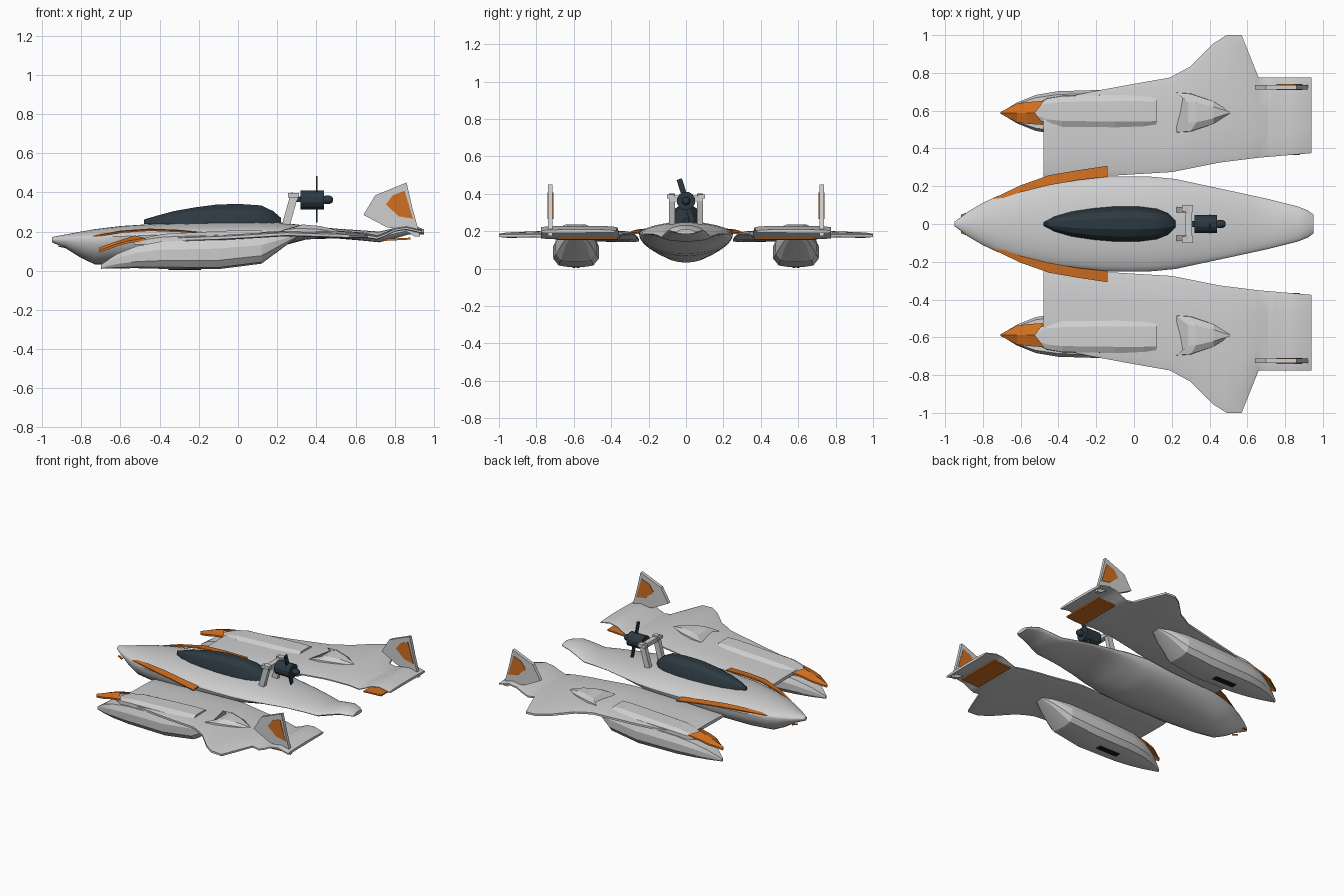
import bpy, bmesh, math
from mathutils import Vector

if "Cube" in bpy.data.objects:
    bpy.data.objects.remove(bpy.data.objects["Cube"])


def material(name, rgb):
    m = bpy.data.materials.new(name)
    m.diffuse_color = (*rgb, 1)
    m.use_nodes = True
    m.node_tree.nodes["Principled BSDF"].inputs["Base Color"].default_value = m.diffuse_color
    return m


GREY = material("light grey hull", (0.62, 0.62, 0.63))
ORANGE = material("orange trim", (0.64, 0.16, 0.015))
DARK = material("dark blue grey", (0.025, 0.040, 0.052))
BLACK = material("vent black", (0.012, 0.013, 0.015))


def finish(name, bm, mat, mirror=False, smooth=None):
    bmesh.ops.recalc_face_normals(bm, faces=bm.faces[:])
    me = bpy.data.meshes.new(name)
    bm.to_mesh(me)
    bm.free()
    me.materials.append(mat)
    ob = bpy.data.objects.new(name, me)
    bpy.context.collection.objects.link(ob)
    if smooth:
        bpy.ops.object.select_all(action='DESELECT')
        ob.select_set(True)
        bpy.context.view_layer.objects.active = ob
        bpy.ops.object.shade_smooth_by_angle(angle=math.radians(smooth))
    if mirror:
        ob.modifiers.new("mirror", 'MIRROR').use_axis = (False, True, False)
        ob.modifiers["mirror"].use_mirror_merge = False
    return ob


def loft(name, rings, mat, mirror=False, smooth=None):
    """Skin a list of closed rings and cap both ends."""
    bm = bmesh.new()
    vs = [[bm.verts.new(p) for p in r] for r in rings]
    n = len(vs[0])
    for a, b in zip(vs, vs[1:]):
        for i in range(n):
            bm.faces.new((a[i], a[(i + 1) % n], b[(i + 1) % n], b[i]))
    bm.faces.new(vs[0])
    bm.faces.new(vs[-1])
    bmesh.ops.remove_doubles(bm, verts=bm.verts[:], dist=0.0005)
    return finish(name, bm, mat, mirror, smooth)


def interp(table, x):
    if x <= table[0][0]:
        return table[0][1]
    for (x0, a), (x1, b) in zip(table, table[1:]):
        if x <= x1:
            return a + (b - a) * (x - x0) / (x1 - x0)
    return table[-1][1]


def side_plate(name, pts, y, t, mat):
    """Upright plate from an x-z outline."""
    loft(name, [[(x, y + s * t / 2, z) for x, z in pts] for s in (-1, 1)], mat, True)


def bar(name, a, b, w, d, mat, mirror=False):
    """Square bar between two points."""
    a, b = Vector(a), Vector(b)
    u = (b - a).normalized()
    p = u.cross(Vector((0, 1, 0)) if abs(u.y) < 0.9 else Vector((1, 0, 0))).normalized()
    q = u.cross(p)
    ring = [(1, 1), (-1, 1), (-1, -1), (1, -1)]
    loft(name, [[c + p * i * w / 2 + q * j * d / 2 for i, j in ring] for c in (a, b)], mat, mirror)


def cone(name, stations, z, sides, mat, smooth=None):
    """Turned part along x from (x, radius) stations."""
    ang = [2 * math.pi * (i + 0.5) / sides for i in range(sides)]
    loft(name, [[(x, r * math.cos(t), z + r * math.sin(t)) for t in ang]
                for x, r in stations], mat, False, smooth)


# Fuselage: stations of x, half width, chine height, top, bottom
hull = [(-.95, .012, .16, .172, .145), (-.88, .065, .16, .185, .115),
        (-.80, .112, .165, .20, .065), (-.73, .145, .17, .212, .032),
        (-.60, .19, .175, .228, .032), (-.40, .23, .183, .241, .045),
        (-.15, .25, .186, .248, .06), (.0, .252, .187, .25, .068), (.1, .25, .187, .25, .08),
        (.22, .238, .186, .246, .125), (.35, .21, .186, .23, .16), (.5, .178, .185, .215, .165),
        (.62, .152, .178, .207, .155), (.72, .13, .168, .20, .145), (.80, .11, .19, .218, .165),
        (.87, .092, .205, .232, .185), (.92, .072, .20, .222, .185), (.95, .05, .195, .21, .185)]
rings = []
for x, w, zc, zt, zb in hull:
    ring = []
    for i in range(28):
        t = 2 * math.pi * i / 28
        s = math.sin(t)
        z = zc + (zt - zc) * s ** 1.25 if s >= 0 else zc + (zc - zb) * s
        ring.append((x, w * math.cos(t), z))
    rings.append(ring)
loft("fuselage", rings, GREY, smooth=35)

# Canopy
cano = [(-.48, .008, .262), (-.42, .04, .28), (-.33, .066, .305), (-.22, .083, .325),
        (-.10, .094, .341), (.02, .094, .342), (.12, .082, .335), (.18, .058, .305), (.22, .018, .27)]
arch = [(-1, 0), (-.93, .35), (-.7, .75), (-.3, .98), (.3, .98), (.7, .75), (.93, .35), (1, 0)]
loft("canopy", [[(x, w * a, .238 + (zt - .238) * b) for a, b in arch]
                for x, w, zt in cano], DARK, smooth=25)

# Wings: inner and outer edges and height follow x
inner = [(-.48, .25), (-.1, .257), (.2, .275), (.45, .325), (.65, .35), (.94, .375)]
outer = [(-.48, .64), (-.4, .665), (-.2, .705), (0, .742), (.19, .775), (.3, .835), (.42, .955),
         (.49, 1), (.57, 1), (.66, .775), (.94, .775)]
height = [(-.48, .15), (-.1, .164), (.1, .176), (.25, .186), (.5, .184), (.64, .176), (.71, .165),
          (.75, .180), (.80, .205), (.86, .214), (.94, .195)]
xs = sorted({x for t in (inner, outer, height) for x, _ in t})
span = [(0, .3), (.06, .8), (.3, 1), (.6, 1), (.93, .9), (1, .5)]
rings = []
for x in xs:
    a, b, h = (interp(t, x) for t in (inner, outer, height))
    th = interp([(-.48, .011), (-.3, .014), (.6, .014), (.72, .010), (.94, .009)], x)
    top, bot = [], []
    for u, k in span:
        y = a + (b - a) * u
        z = h + .006 * math.sin(math.pi * min(1, max(0, (y - .25) / .6)))
        if y > .8:
            z -= (y - .8) * .02
        top.append((x, y, z + th * k))
        bot.append((x, y, z - th * k))
    rings.append(top + bot[::-1])
loft("wing", rings, GREY, True, 30)

# Pods under the wings: x, half width, top, bottom
pod = [(-.70, .006, .03, .01), (-.62, .055, .085, .012), (-.52, .095, .125, .013),
       (-.40, .115, .148, .010), (-.10, .124, .158, .008), (.12, .11, .172, .036),
       (.24, .07, .182, .125), (.31, .03, .186, .175)]
octo = [(-.85, 1), (-1, .7), (-.98, .3), (-.75, .06), (-.3, 0),
        (.3, 0), (.75, .06), (.98, .3), (1, .7), (.85, 1)]
loft("pod", [[(x, .588 + w * a, zb + (zt - zb) * b) for a, b in octo]
             for x, w, zt, zb in pod], GREY, True, 15)

# Vent slats under the pods
for y in (.577, .599):
    bar("pod_vent", (-.355, y, .0075), (-.19, y, .0065), .008, .016, BLACK, True)

# Raised ridge over each pod
ridge = [(-.53, .03, .150), (-.46, .07, .172), (-.38, .084, .188), (-.10, .09, .202),
         (.05, .09, .209), (.12, .085, .209)]
trap = [(-1, 0), (-.97, .7), (-.6, 1), (.6, 1), (.97, .7), (1, 0)]
loft("pod_ridge", [[(x, .596 + w * a, .135 + (zt - .135) * b) for a, b in trap]
                   for x, w, zt in ridge], GREY, True)

# Arrow shaped scoop on each wing: sections with a notched open front
scoop = [(.225, .285, .110, .222), (.30, .33, .104, .236), (.42, .42, .062, .228), (.51, .51, .004, .205)]
loft("wing_scoop", [[(xa, .59 - w, .18), (xa, .59 - w * .95, .18 + (z - .18) * .65), (xb, .59 - w * .5, z),
                     (xb, .59 + w * .5, z), (xa, .59 + w * .95, .18 + (z - .18) * .65), (xa, .59 + w, .18)]
                    for xa, xb, w, z in scoop], GREY, True)

# Orange beaks ahead of the wings, ridged with a notched rear
beak = [(-.708, -.708, .004, .118), (-.62, -.62, .05, .15),
        (-.56, -.57, .058, .166), (-.475, -.525, .064, .180)]
loft("pod_beak", [[(xa, .588 - w, z - .014), (xr, .588, z), (xa, .588 + w, z - .014),
                   (xa, .588 + w, z - .026), (xr, .588, z - .018), (xa, .588 - w, z - .026)]
                  for xa, xr, w, z in beak], ORANGE, True)

# Curved orange strakes beside the fuselage: x, inner y, outer y, height
strake = [(-.74, .122, .138, .174), (-.60, .168, .205, .197), (-.45, .205, .258, .207),
          (-.30, .232, .284, .201), (-.14, .250, .308, .187)]
loft("side_strake", [[(x, a, z + .008), (x, b, z + .003), (x, b, z - .004), (x, a, z - .002)]
                     for x, a, b, z in strake], ORANGE, True)

# Small trim under the nose
bar("nose_trim", (-.915, .042, .125), (-.88, .054, .118), .006, .014, ORANGE, True)

# Orange flaps below the trailing edges
loft("rear_flap", [[(x, .365, z - .005), (x, .69, z - .005), (x, .69, z + .005), (x, .365, z + .005)]
                   for x, z in ((.74, .157), (.88, .164))], ORANGE, True)

# Upright tail fins with orange panels on both faces
side_plate("tail_fin", [(.64, .285), (.70, .385), (.86, .45), (.89, .32), (.93, .175),
                        (.90, .175), (.85, .208), (.76, .222)], .725, .024, GREY)
for y in (.7115, .7385):
    side_plate("fin_panel", [(.755, .338), (.79, .385), (.85, .408), (.893, .265), (.82, .278)],
               y, .004, ORANGE)

# Engine mount: two arms, a crossbar and short rails
bar("mount_arm", (.245, .075, .235), (.29, .075, .395), .04, .03, GREY, True)
bar("mount_crossbar", (.288, -.09, .375), (.288, .09, .375), .03, .036, GREY)
bar("mount_rail", (.255, .083, .385), (.312, .083, .385), .022, .036, GREY, True)
bar("engine_neck", (.29, 0, .365), (.33, 0, .365), .03, .03, DARK)

# Engine, spinner and two-bladed propeller
cone("engine", [(.32, .05), (.44, .05)], .362, 12, DARK)
cone("spinner", [(.435, .018), (.445, .022), (.468, .022), (.480, .016), (.485, .006)],
     .362, 12, DARK, 40)
bar("propeller", (.402, -.036, .478), (.402, .036, .25), .008, .03, DARK)
